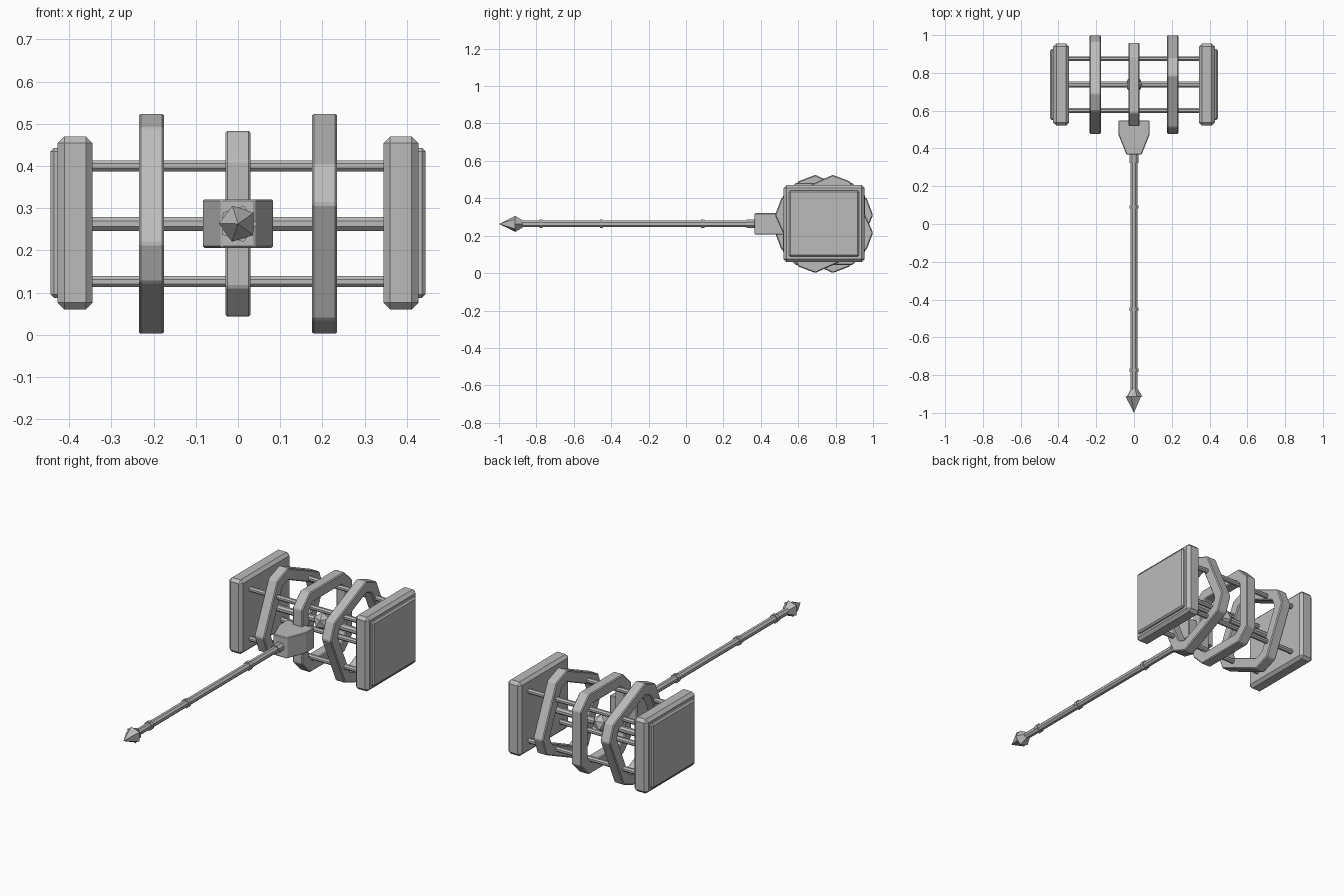
import bpy, bmesh, math
from mathutils import Matrix, Vector

cube = bpy.data.objects.get("Cube")
if cube:
    bpy.data.objects.remove(cube, do_unlink=True)

HEAD_Y, MID_Z = 0.738, 0.263

metal = bpy.data.materials.new("grey_metal")
metal.use_nodes = True
grey = (0.5, 0.5, 0.5, 1)
metal.diffuse_color = grey
metal.node_tree.nodes["Principled BSDF"].inputs["Base Color"].default_value = grey


def finish(name, bm, bevel=0):
    bmesh.ops.recalc_face_normals(bm, faces=bm.faces)
    mesh = bpy.data.meshes.new(name)
    bm.to_mesh(mesh)
    bm.free()
    obj = bpy.data.objects.new(name, mesh)
    bpy.context.collection.objects.link(obj)
    mesh.materials.append(metal)
    if bevel:
        mod = obj.modifiers.new("edge_bevel", 'BEVEL')
        mod.width = bevel
        mod.segments = 1
        mod.limit_method = 'ANGLE'
    return obj


def box(name, center, size, bevel):
    bm = bmesh.new()
    bmesh.ops.create_cube(bm, size=1)
    bmesh.ops.scale(bm, vec=size, verts=bm.verts)
    bmesh.ops.translate(bm, vec=center, verts=bm.verts)
    return finish(name, bm, bevel)


def rod(name, start, end, r1, r2=None, sides=8, turn=math.pi / 8):
    """Tapered prism between two points."""
    start, end = Vector(start), Vector(end)
    axis = end - start
    matrix = (Matrix.Translation((start + end) / 2)
              @ axis.to_track_quat('Z', 'Y').to_matrix().to_4x4()
              @ Matrix.Rotation(turn, 4, 'Z'))
    bm = bmesh.new()
    bmesh.ops.create_cone(bm, cap_ends=True, segments=sides, radius1=r1,
                          radius2=r1 if r2 is None else r2,
                          depth=axis.length, matrix=matrix)
    return finish(name, bm)


def clipped_square(half, flat, angle):
    """Square outline with cut corners, turned about the head axis."""
    points = []
    for quarter in range(4):
        for y, z in ((half, flat), (flat, half)):
            a = math.atan2(z, y) + quarter * math.pi / 2 + angle
            r = math.hypot(y, z)
            points.append((r * math.cos(a), r * math.sin(a)))
    return points


def head_ring(name, x, angle):
    bm = bmesh.new()
    loops = []
    for half, flat, side in ((0.22, 0.15, -0.03), (0.22, 0.15, 0.03),
                             (0.16, 0.125, 0.03), (0.16, 0.125, -0.03)):
        loops.append([bm.verts.new((x + side, HEAD_Y + y, MID_Z + z))
                      for y, z in clipped_square(half, flat, angle)])
    for k in range(4):
        a, b = loops[k], loops[(k + 1) % 4]
        for i in range(8):
            j = (i + 1) % 8
            bm.faces.new((a[i], a[j], b[j], b[i]))
    return finish(name, bm, 0.005)


# Striking plates with raised outer panels
for side, label in ((1, "left"), (-1, "right")):
    box(label + "_head_plate", (side * 0.386, HEAD_Y, MID_Z + 0.002),
        (0.083, 0.435, 0.41), 0.016)
    box(label + "_face_panel", (side * 0.43, HEAD_Y, MID_Z + 0.002),
        (0.028, 0.375, 0.355), 0.008)

# Turned frame rings
tilt = math.radians(24.2)
head_ring("right_ring", -0.205, -tilt)
head_ring("middle_ring", 0, 0)
head_ring("left_ring", 0.205, tilt)

# Rods joining the plates
rod("center_rod", (-0.36, HEAD_Y, MID_Z), (0.36, HEAD_Y, MID_Z), 0.018)
for dy in (-0.137, 0.137):
    for dz in (-0.137, 0.137):
        rod("corner_rod", (-0.36, HEAD_Y + dy, MID_Z + dz),
            (0.36, HEAD_Y + dy, MID_Z + dz), 0.014)

# Faceted core in the middle of the head
bm = bmesh.new()
bmesh.ops.create_icosphere(bm, subdivisions=1, radius=0.048,
                           matrix=Matrix.Translation((0, HEAD_Y, MID_Z)))
finish("faceted_core", bm)

# Flared socket between handle and head
bm = bmesh.new()
half = [(0.04, 0.367), (0.083, 0.475), (0.083, 0.548)]
outline = half + [(-x, y) for x, y in reversed(half)]
base = bm.faces.new([bm.verts.new((x, y, MID_Z - 0.057)) for x, y in outline])
top = bmesh.ops.extrude_face_region(bm, geom=[base])["geom"]
bmesh.ops.translate(bm, vec=(0, 0, 0.115),
                    verts=[v for v in top if isinstance(v, bmesh.types.BMVert)])
finish("handle_socket", bm, 0.004)

# Handle and collars
rod("handle", (0, -0.89, MID_Z), (0, 0.38, MID_Z), 0.019)
for y, width in ((-0.775, 0.018), (-0.452, 0.018), (0.09, 0.018), (0.345, 0.044)):
    rod("handle_collar", (0, y - width / 2, MID_Z), (0, y + width / 2, MID_Z), 0.025)

# Faceted pommel
rod("pommel_tip", (0, -0.913, MID_Z), (0, -1, MID_Z), 0.045, 0, 5, 0.3)
rod("pommel_base", (0, -0.913, MID_Z), (0, -0.873, MID_Z), 0.045, 0.02, 5, -0.3 + math.pi)
